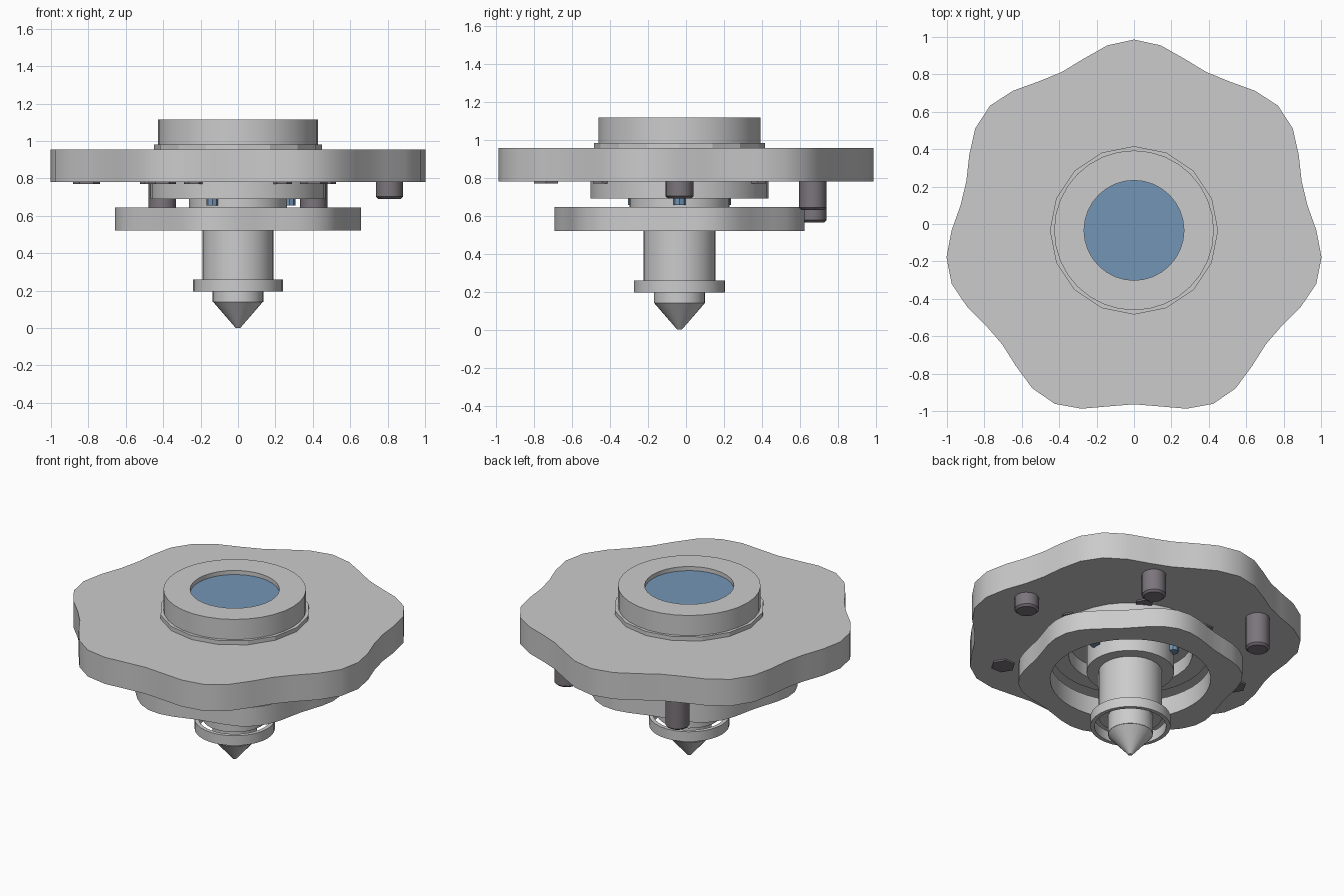
import bpy, bmesh
from math import sin, cos, pi, radians

if "Cube" in bpy.data.objects:
    bpy.data.objects.remove(bpy.data.objects["Cube"])

CY = -0.034  # shared axis


def lathe(name, profile, n=32, x=0, y=CY, closed=False, color=None, smooth=True):
    """Spin (radius, z) points about a vertical axis; closed joins last to first."""
    bm = bmesh.new()
    rings = [[bm.verts.new((x + r * cos(2 * pi * i / n), y + r * sin(2 * pi * i / n), z))
              for i in range(n)] for r, z in profile]
    loops = list(zip(rings, rings[1:] + rings[:1])) if closed else list(zip(rings, rings[1:]))
    for a, b in loops:
        for i in range(n):
            j = (i + 1) % n
            bm.faces.new((a[i], a[j], b[j], b[i]))
    if not closed:
        bm.faces.new(rings[0])
        bm.faces.new(rings[-1])
    return finish(name, bm, color, smooth)


def finish(name, bm, color=None, smooth=True):
    bmesh.ops.recalc_face_normals(bm, faces=bm.faces)
    me = bpy.data.meshes.new(name)
    bm.to_mesh(me)
    bm.free()
    ob = bpy.data.objects.new(name, me)
    bpy.context.collection.objects.link(ob)
    if color:
        me.materials.append(color)
    if smooth:
        bpy.ops.object.select_all(action='DESELECT')
        ob.select_set(True)
        bpy.context.view_layer.objects.active = ob
        bpy.ops.object.shade_smooth_by_angle(angle=radians(35))
    return ob


def tube(name, r0, r1, z0, z1, n=32):
    return lathe(name, [(r1, z0), (r1, z1), (r0, z1), (r0, z0)], n, closed=True)


def wavy_plate(name, base, amp, lobes, phase, z0, z1, n, hole=None):
    """Scalloped plate, optionally with a round hole."""
    bm = bmesh.new()

    def ring(z, f):
        out = []
        for i in range(n):
            t = pi / 2 + 2 * pi * i / n
            r = f(t)
            out.append(bm.verts.new((r * cos(t), CY + r * sin(t), z)))
        return out

    def wave(t):
        return base + amp * cos(lobes * (t - phase))

    rings = [ring(z0, wave), ring(z1, wave)]
    if hole:
        rings += [ring(z1, lambda t: hole), ring(z0, lambda t: hole)]
        pairs = list(zip(rings, rings[1:] + rings[:1]))
    else:
        pairs = [(rings[0], rings[1])]
        bm.faces.new(rings[0])
        bm.faces.new(rings[1])
    for a, b in pairs:
        for i in range(n):
            j = (i + 1) % n
            bm.faces.new((a[i], a[j], b[j], b[i]))
    return finish(name, bm)


blue = bpy.data.materials.new("blue_glass")
blue.diffuse_color = (0.17, 0.3, 0.46, 1)
blue.use_nodes = True
blue.node_tree.nodes["Principled BSDF"].inputs["Base Color"].default_value = blue.diffuse_color
dark = bpy.data.materials.new("dark_metal")
dark.diffuse_color = (0.2, 0.18, 0.2, 1)
dark.use_nodes = True
dark.node_tree.nodes["Principled BSDF"].inputs["Base Color"].default_value = dark.diffuse_color

# Scalloped plates
wavy_plate("upper_plate", 0.975, 0.045, 7, pi / 2, 0.78, 0.955, 44)
wavy_plate("lower_plate", 0.643, 0.03, 6, radians(15), 0.52, 0.645, 48, hole=0.48)

# Top housing with lens
lathe("housing_base", [(0.45, 0.95), (0.45, 0.982)], 16, smooth=False)
tube("housing_ring", 0.267, 0.427, 0.97, 1.115)
lathe("lens", [(0.27, 1.06), (0.27, 1.088)], 32, color=blue)

# Middle ring and central column
tube("middle_ring", 0.37, 0.468, 0.69, 0.785)
lathe("column_collar", [(0.262, 0.57), (0.262, 0.785)])
lathe("column", [(0.19, 0.26), (0.19, 0.60)])
tube("column_flange", 0.215, 0.24, 0.195, 0.26)
lathe("column_neck", [(0.135, 0.14), (0.135, 0.27)], 24)
lathe("cone_tip", [(0.012, 0.0), (0.135, 0.142)], 24)

# Pins hanging under the upper plate, flush bolts where there is no pin
pin_bottoms = [0.69, 0.63, 0.565]
for k in range(6):
    a = k * pi / 3
    x, y = 0.81 * cos(a), CY + 0.81 * sin(a)
    if k < 3:
        zb = pin_bottoms[k]
        lathe(f"pin_{k}", [(0.06, zb), (0.073, zb + 0.012), (0.073, 0.79)], 16, x, y, color=dark)
    else:
        lathe(f"flush_bolt_{k}", [(0.073, 0.77), (0.073, 0.79)], 6, x, y, color=dark, smooth=False)
    # Inner hex bolts
    lathe(f"inner_bolt_{k}", [(0.055, 0.77), (0.055, 0.79)], 6,
          0.47 * cos(a), CY + 0.47 * sin(a), color=dark, smooth=False)

# Small blue indicators around the collar
for k in range(3):
    a = k * 2 * pi / 3
    lathe(f"indicator_{k}", [(0.032, 0.655), (0.032, 0.785)], 8,
          0.275 * cos(a), CY + 0.275 * sin(a), color=blue, smooth=False)
